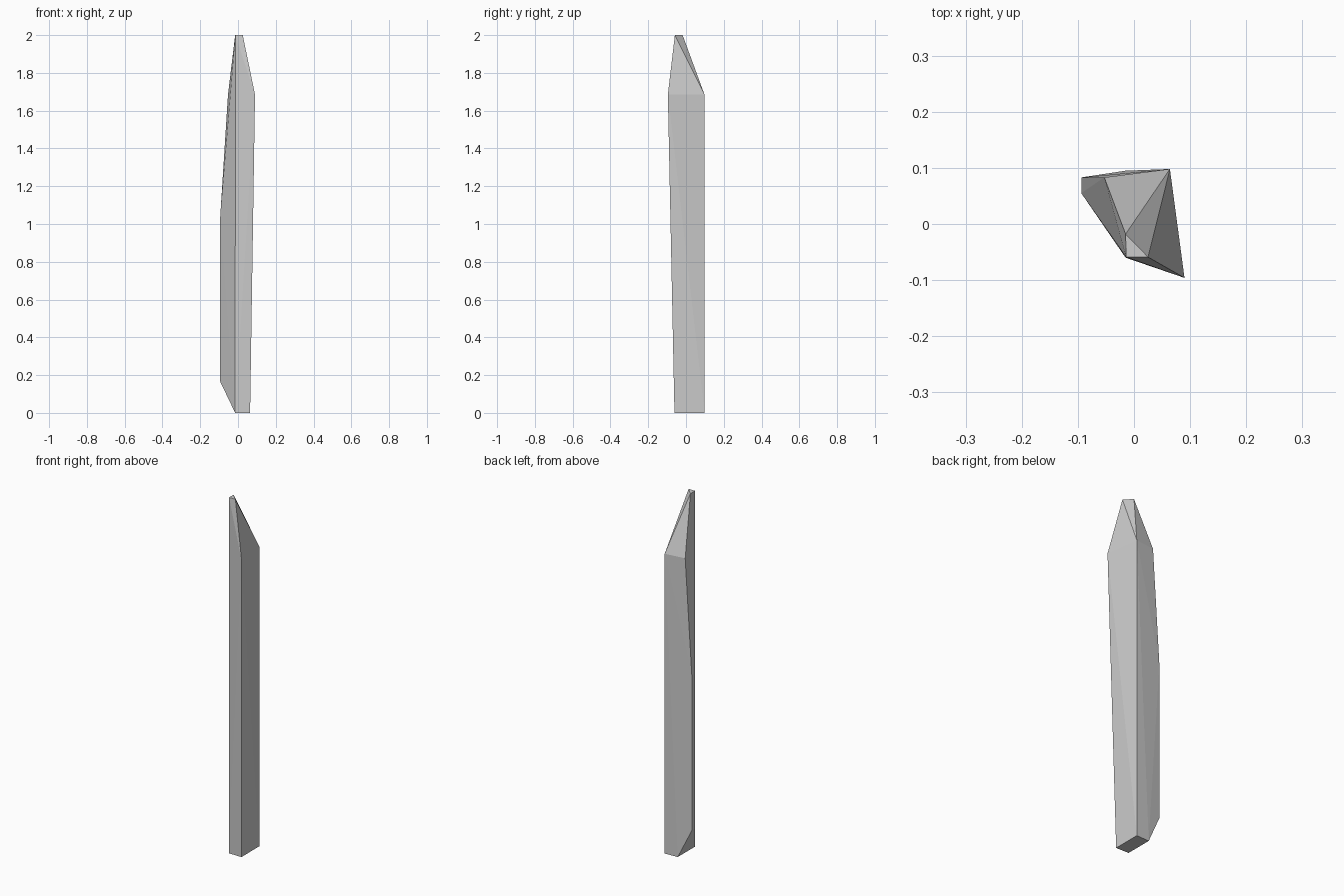
import bpy, bmesh

if "Cube" in bpy.data.objects:
    bpy.data.objects.remove(bpy.data.objects["Cube"])

# Chipped shard: corner rings at each height, wrapped by a convex hull
rings = [
    (0.00, [(-0.015, -0.06), (0.064, -0.061), (0.064, 0.098), (-0.015, 0.095)]),  # foot
    (0.165, [(-0.094, 0.055), (-0.094, 0.083)]),                                   # lower chip
    (1.04, [(-0.094, 0.055), (-0.094, 0.083)]),                                    # side bend
    (1.685, [(0.09, -0.096), (0.064, 0.098), (-0.053, 0.083)]),                    # shoulder
    (2.00, [(-0.014, -0.059), (0.025, -0.059), (-0.015, -0.018)]),                 # tip
]

bm = bmesh.new()
for z, corners in rings:
    for x, y in corners:
        bm.verts.new((x, y, z))
hull = bmesh.ops.convex_hull(bm, input=bm.verts[:])
loose = [v for v in bm.verts if not v.link_faces]
bmesh.ops.delete(bm, geom=loose, context='VERTS')
bmesh.ops.recalc_face_normals(bm, faces=bm.faces[:])

mesh = bpy.data.meshes.new("shard")
bm.to_mesh(mesh)
bm.free()
shard = bpy.data.objects.new("shard", mesh)
bpy.context.collection.objects.link(shard)
